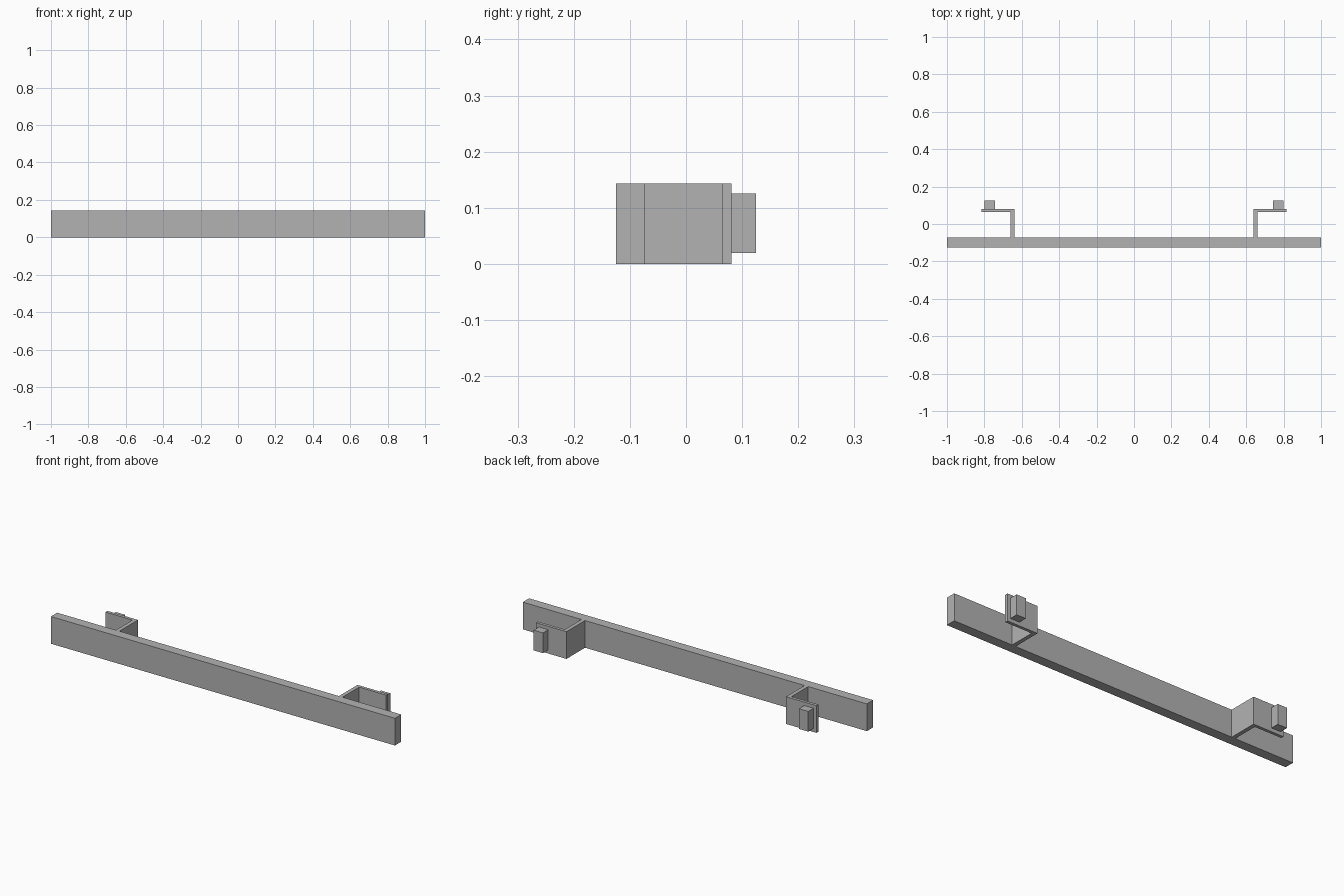
import bpy
import bmesh

cube = bpy.data.objects.get("Cube")
if cube:
    bpy.data.objects.remove(cube, do_unlink=True)

HEIGHT = 0.143

grey = bpy.data.materials.new("plain grey")
grey.use_nodes = True
colour = (0.45, 0.45, 0.45, 1)
grey.diffuse_color = colour
grey.node_tree.nodes["Principled BSDF"].inputs["Base Color"].default_value = colour


def extrude_profile(name, points, bottom, top):
    """Extrude a plan outline upwards into a flat-faced solid."""
    bm = bmesh.new()
    face = bm.faces.new([bm.verts.new((x, y, bottom)) for x, y in points])
    result = bmesh.ops.extrude_face_region(bm, geom=[face])
    verts = [v for v in result["geom"] if isinstance(v, bmesh.types.BMVert)]
    bmesh.ops.translate(bm, verts=verts, vec=(0, 0, top - bottom))
    bmesh.ops.recalc_face_normals(bm, faces=bm.faces[:])
    mesh = bpy.data.meshes.new(name)
    bm.to_mesh(mesh)
    bm.free()
    mesh.materials.append(grey)
    obj = bpy.data.objects.new(name, mesh)
    bpy.context.collection.objects.link(obj)
    return obj


def rectangle(x0, x1, y0, y1):
    return [(x0, y0), (x1, y0), (x1, y1), (x0, y1)]


# Long front board
extrude_profile("front_board", rectangle(-1, 1, -0.125, -0.073), 0, HEIGHT)

# Outward-turned angle brackets with a mounting block on each
bracket = [(0.638, -0.073), (0.659, -0.073), (0.659, 0.065),
           (0.815, 0.065), (0.815, 0.081), (0.638, 0.081)]
block = rectangle(0.744, 0.798, 0.081, 0.125)
for side, sign in (("left", 1), ("right", -1)):
    extrude_profile(side + "_bracket", [(sign * x, y) for x, y in bracket], 0, HEIGHT)
    extrude_profile(side + "_mounting_block", [(sign * x, y) for x, y in block], 0.019, 0.125)
